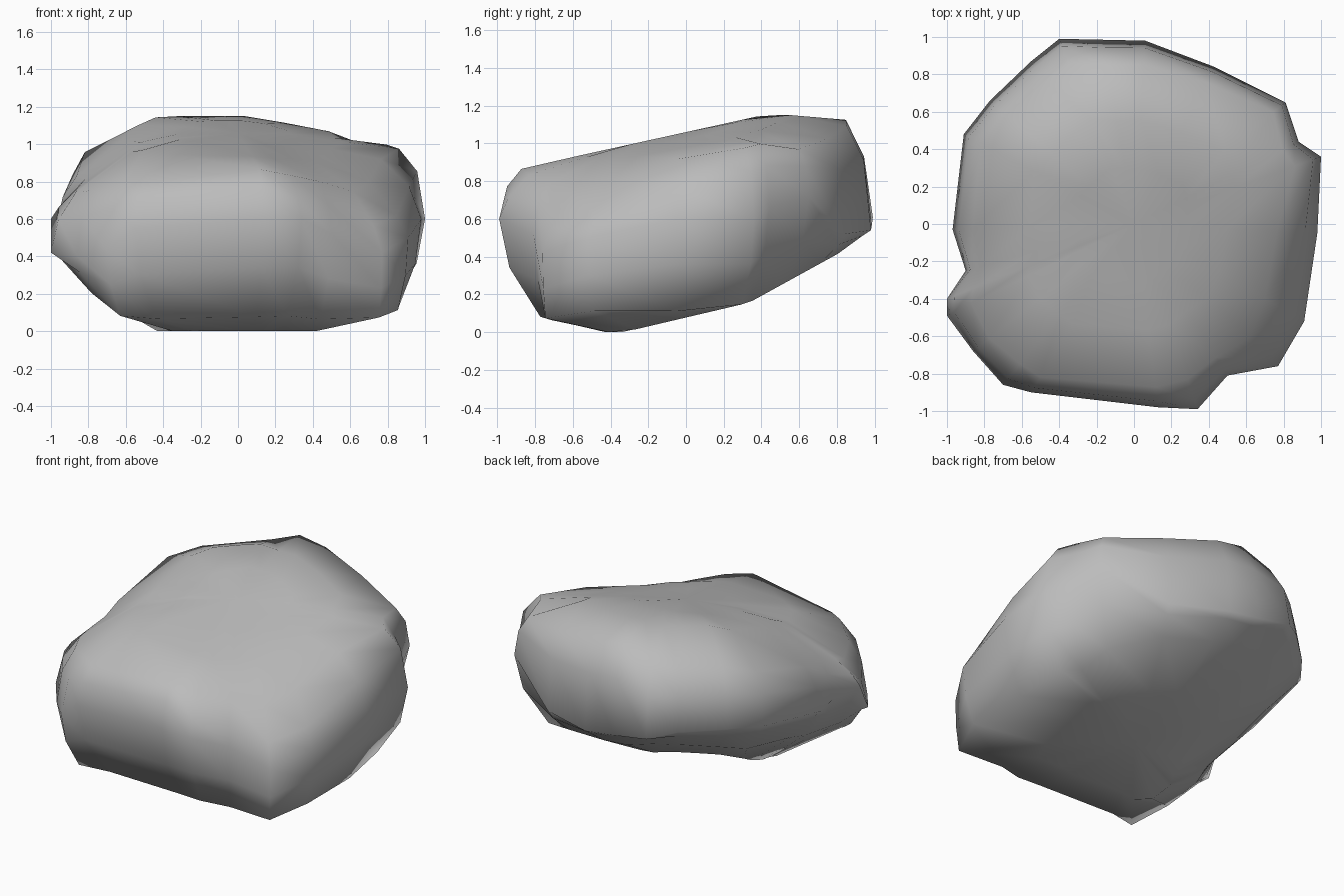
import bpy
import bmesh

cube = bpy.data.objects.get("Cube")
if cube:
    bpy.data.objects.remove(cube)

# One flat stone colour
stone = bpy.data.materials.new("stone grey")
stone.use_nodes = True
stone.diffuse_color = (0.5, 0.5, 0.5, 1)
stone.node_tree.nodes["Principled BSDF"].inputs["Base Color"].default_value = (0.5, 0.5, 0.5, 1)


def top_height(x, y):
    """Upper face: a slope rising to the back, cut by chamfers."""
    slope = 1.06 + 0.22 * y
    crest = 1.15
    left_chamfer = slope + 0.62 * (x + 0.5)
    back_left_chamfer = crest + 0.4 * (x + 0.5) - 0.38 * (y - 0.4)
    back_right_chamfer = 1.14 - 0.25 * (x + 0.1) - 0.2 * (y - 0.8)
    front_left_chamfer = 0.87 + 0.2 * x + 0.45 * (y + 0.87)
    front_right_chamfer = 1.42 - 0.6 * x + 0.5 * y
    right_chamfer = min(crest, slope) - 0.2 * (x - 0.1)
    return min(crest, slope, left_chamfer, back_left_chamfer, back_right_chamfer,
               front_left_chamfer, front_right_chamfer, right_chamfer)


def bottom_height(x, y):
    """Underside: a small foot at the front, undercut towards the back and left."""
    rear_slope = 0.235 * (y + 0.33)
    back_undercut = 0.55 * (y - 0.05)
    back_left_undercut = 0.155 - 0.32 * x + 0.51 * (y - 0.35)
    left_undercut = 0.25 * (y + 0.4) - 0.8 * (x + 0.46)
    front_chamfer = -0.3 * (y + 0.5)
    right_chamfer = 0.55 * (x - 0.65)
    return max(0, rear_slope, back_undercut, back_left_undercut,
               left_undercut, front_chamfer, right_chamfer)


# Girth of the boulder: x, y, z, then how far the top and bottom rims reach out
girth = [
    (0.98, -0.05, 0.6, 0.78, 0.87), (1, 0.36, 0.6, 0.86, 0.82),
    (0.88, 0.44, 0.66, 0.9, 0.8), (0.81, 0.65, 0.72, 0.92, 0.8),
    (0.43, 0.84, 0.52, 0.9, 0.85), (0.06, 0.98, 0.54, 0.87, 0.82),
    (-0.16, 0.985, 0.57, 0.86, 0.82),
    (-0.4, 0.99, 0.61, 0.87, 0.8), (-0.55, 0.87, 0.65, 0.87, 0.8),
    (-0.77, 0.66, 0.65, 0.88, 0.78), (-0.91, 0.48, 0.64, 0.9, 0.78),
    (-0.97, -0.03, 0.56, 0.89, 0.78), (-0.9, -0.25, 0.53, 0.91, 0.82),
    (-1, -0.4, 0.6, 0.86, 0.8), (-1, -0.49, 0.42, 0.87, 0.84),
    (-0.86, -0.68, 0.4, 0.9, 0.91),
    (-0.7, -0.86, 0.43, 0.87, 0.9), (-0.55, -0.9, 0.55, 0.91, 0.8),
    (0.13, -0.98, 0.6, 0.89, 0.77), (0.34, -0.99, 0.6, 0.84, 0.78),
    (0.5, -0.81, 0.52, 0.88, 0.88), (0.77, -0.76, 0.42, 0.8, 0.98),
    (0.91, -0.52, 0.5, 0.77, 0.94),
]


def column(x, y, z, top, bottom):
    """Points down one side, from the upper face to the underside."""
    def point(reach, surface, share):
        px, py = x * reach, y * reach
        return px, py, z + (surface(px, py) - z) * share

    return [
        point(top * 0.35, top_height, 1),
        point(top * 0.65, top_height, 1),
        point(top, top_height, 1),
        point(0.7 + 0.3 * top, top_height, 0.7),
        (x, y, z),
        point(0.75 + 0.25 * bottom, bottom_height, 0.55),
        point(bottom, bottom_height, 1),
        point(bottom * 0.55, bottom_height, 1),
    ]


# Skin the columns and close both ends with fans
bm = bmesh.new()
columns = [[bm.verts.new(p) for p in column(*g)] for g in girth]
top_centre = bm.verts.new((0, 0, top_height(0, 0)))
bottom_centre = bm.verts.new((0, 0, bottom_height(0, 0)))
for i, here in enumerate(columns):
    after = columns[(i + 1) % len(columns)]
    bm.faces.new((top_centre, here[0], after[0]))
    bm.faces.new((bottom_centre, after[-1], here[-1]))
    for k in range(len(here) - 1):
        bm.faces.new((here[k], here[k + 1], after[k + 1], after[k]))
bmesh.ops.recalc_face_normals(bm, faces=bm.faces)
for face in bm.faces:
    face.smooth = True

mesh = bpy.data.meshes.new("boulder")
bm.to_mesh(mesh)
bm.free()
mesh.materials.append(stone)
boulder = bpy.data.objects.new("boulder", mesh)
bpy.context.collection.objects.link(boulder)
